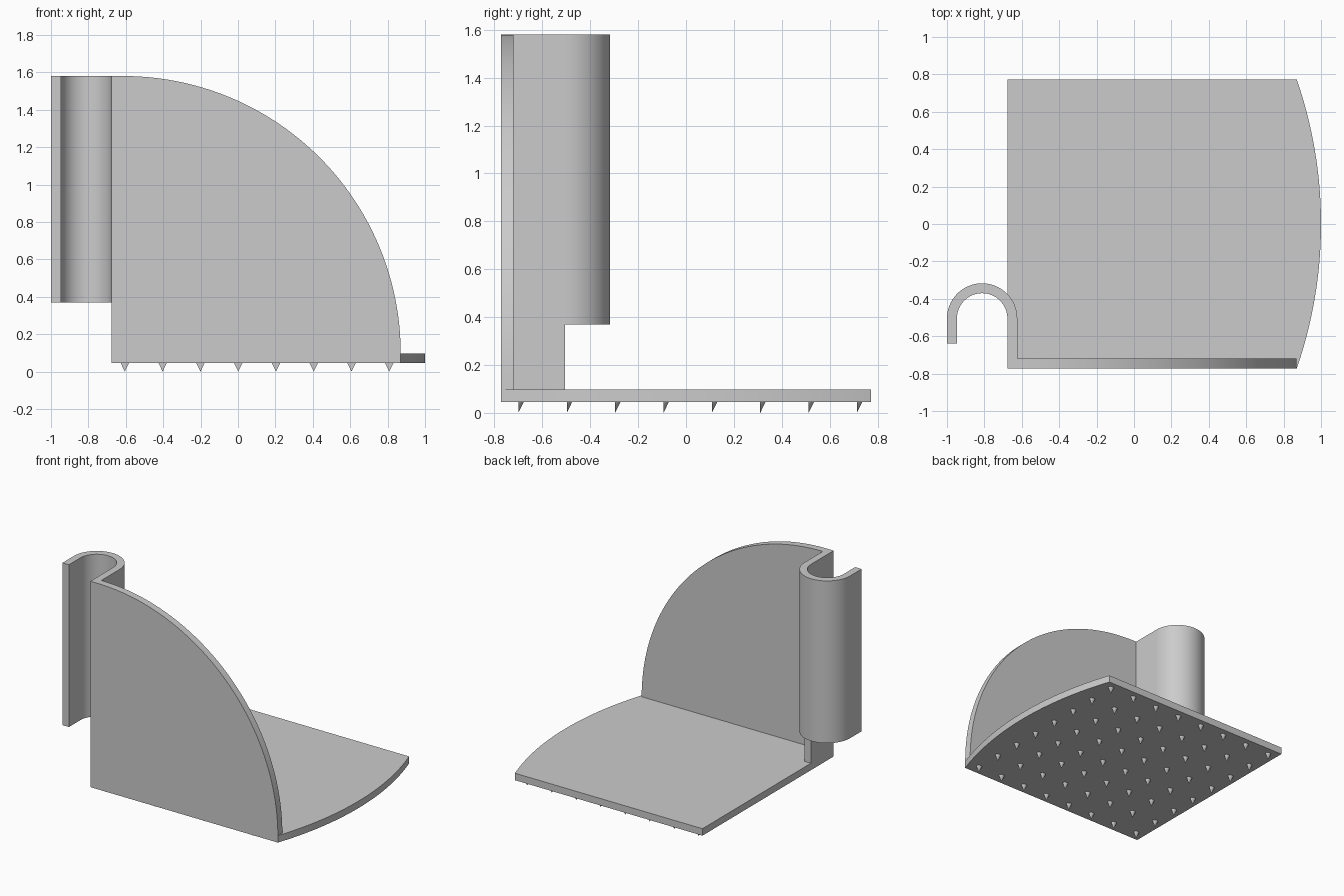
import bpy
import bmesh
import math
from mathutils import Vector

cube = bpy.data.objects.get("Cube")
if cube:
    bpy.data.objects.remove(cube, do_unlink=True)

# One plain grey for everything
grey = bpy.data.materials.new("plain grey")
grey.use_nodes = True
grey.diffuse_color = (0.6, 0.6, 0.6, 1)
grey.node_tree.nodes["Principled BSDF"].inputs["Base Color"].default_value = (0.6, 0.6, 0.6, 1)


def finish(name, bm):
    """Turn a bmesh into a shaded, coloured object."""
    bmesh.ops.recalc_face_normals(bm, faces=bm.faces[:])
    mesh = bpy.data.meshes.new(name)
    bm.to_mesh(mesh)
    bm.free()
    mesh.materials.append(grey)
    obj = bpy.data.objects.new(name, mesh)
    bpy.context.collection.objects.link(obj)
    bpy.ops.object.select_all(action="DESELECT")
    obj.select_set(True)
    bpy.context.view_layer.objects.active = obj
    bpy.ops.object.shade_smooth_by_angle(angle=math.radians(30))
    return obj


def prism(name, points, offset):
    """Extrude a closed outline along an offset."""
    bm = bmesh.new()
    face = bm.faces.new([bm.verts.new(p) for p in points])
    result = bmesh.ops.extrude_face_region(bm, geom=[face], use_keep_orig=True)
    verts = [g for g in result["geom"] if isinstance(g, bmesh.types.BMVert)]
    bmesh.ops.translate(bm, verts=verts, vec=Vector(offset))
    return finish(name, bm)


def arc(cx, cy, r, start, end, steps):
    """Points along an arc, angles in degrees."""
    angles = [math.radians(start + (end - start) * i / steps) for i in range(steps + 1)]
    return [(cx + r * math.cos(a), cy + r * math.sin(a)) for a in angles]


LEFT, CORNER, HALF = -0.677, 0.87, 0.773
BOTTOM, FLOOR, TOP = 0.045, 0.097, 1.58
WALL_BACK = -0.72

# Base plate with a shallow bowed end
bow = 1.0 - CORNER
bow_r = (HALF ** 2 + bow ** 2) / (2 * bow)
sweep = math.degrees(math.asin(HALF / bow_r))
outline = [(LEFT, HALF), (LEFT, -HALF)] + arc(1.0 - bow_r, 0, bow_r, -sweep, sweep, 32)
prism("base_plate", [(x, y, BOTTOM) for x, y in outline], (0, 0, FLOOR - BOTTOM))

# Upright wall with a quarter-round edge
wall_r = TOP - FLOOR
outline = [(LEFT, TOP), (LEFT, FLOOR)] + arc(CORNER - wall_r, FLOOR, wall_r, 0, 90, 48)
prism("quarter_round_wall", [(x, -HALF, z) for x, z in outline], (0, WALL_BACK + HALF, 0))

# Return strip that carries the hook
HOOK_X, HOOK_Y, OUTER, INNER = -0.812, -0.505, 0.188, 0.135
strip_right = HOOK_X + OUTER
outline = [(LEFT, WALL_BACK), (strip_right, WALL_BACK), (strip_right, HOOK_Y), (LEFT, HOOK_Y)]
prism("return_strip", [(x, y, FLOOR) for x, y in outline], (0, 0, TOP - FLOOR))

# Hook, a half tube with a short straight lip
LIP_END, HOOK_BOTTOM = -0.64, 0.37
outline = (arc(HOOK_X, HOOK_Y, OUTER, 0, 180, 32)
           + [(HOOK_X - OUTER, LIP_END), (HOOK_X - INNER, LIP_END)]
           + arc(HOOK_X, HOOK_Y, INNER, 180, 0, 32))
prism("hook", [(x, y, HOOK_BOTTOM) for x, y in outline], (0, 0, TOP - HOOK_BOTTOM))

# Grid of half-cone spikes with flat front faces under the plate
bm = bmesh.new()
for i in range(8):
    for j in range(8):
        x, y = -0.605 + 0.202 * i, -0.70 + 0.202 * j
        tip = bm.verts.new((x, y, 0))
        rim = [bm.verts.new((px, py, BOTTOM)) for px, py in arc(x, y, 0.022, 0, 180, 8)]
        bm.faces.new(rim)
        for a, b in zip(rim, rim[1:] + rim[:1]):
            bm.faces.new((a, b, tip))
finish("grip_spikes", bm)
